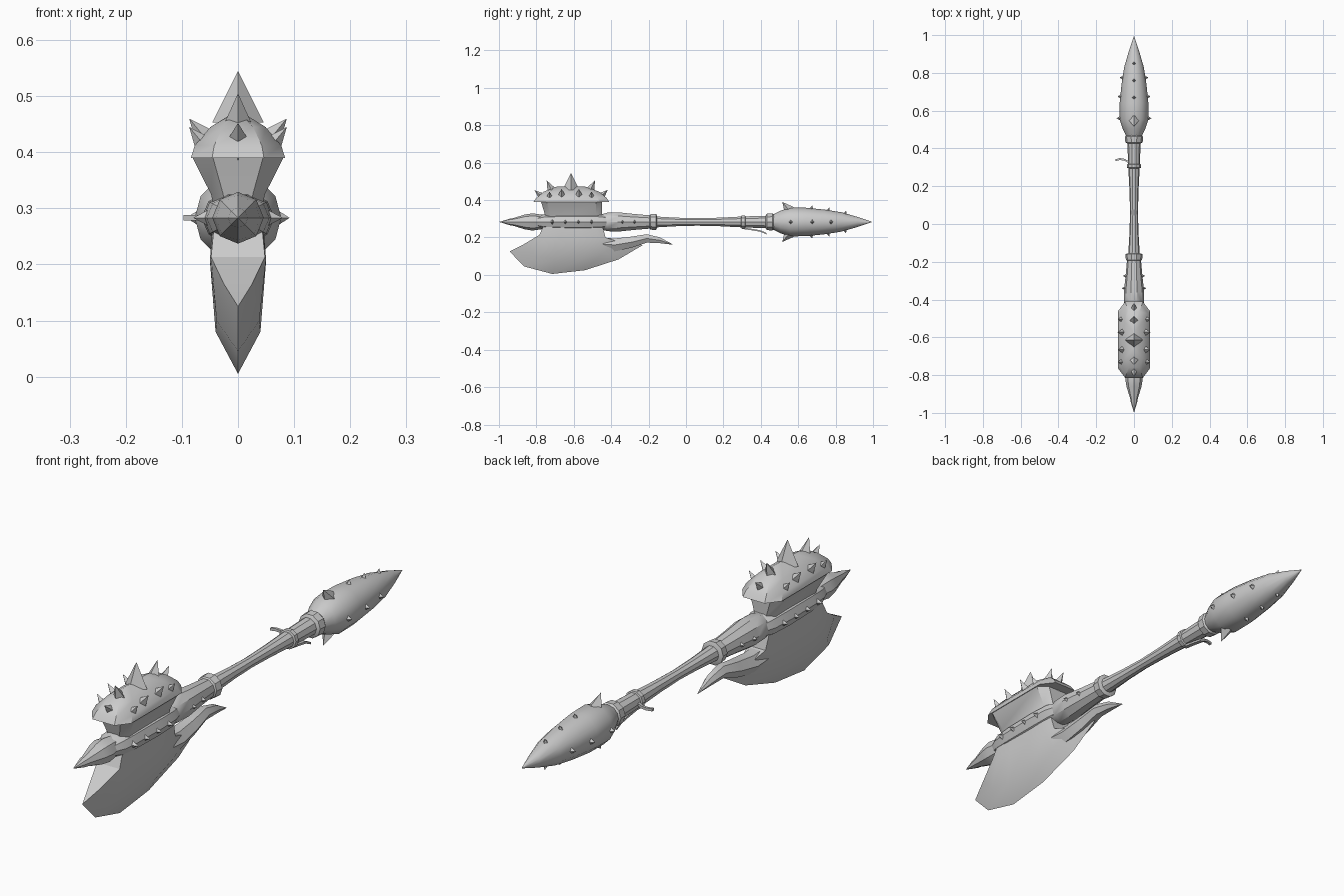
import bpy, bmesh, math
from mathutils import Vector

if "Cube" in bpy.data.objects:
    bpy.data.objects.remove(bpy.data.objects["Cube"])

AXIS = 0.283  # height of the handle axis

steel = bpy.data.materials.new("grey_steel")
steel.diffuse_color = (0.6, 0.6, 0.6, 1)
steel.use_nodes = True
steel.node_tree.nodes["Principled BSDF"].inputs["Base Color"].default_value = steel.diffuse_color


def finish(name, bm, angle=35):
    bmesh.ops.remove_doubles(bm, verts=bm.verts, dist=1e-5)
    bmesh.ops.recalc_face_normals(bm, faces=bm.faces)
    me = bpy.data.meshes.new(name)
    bm.to_mesh(me)
    bm.free()
    ob = bpy.data.objects.new(name, me)
    bpy.context.collection.objects.link(ob)
    me.materials.append(steel)
    if angle:
        bpy.ops.object.select_all(action='DESELECT')
        ob.select_set(True)
        bpy.context.view_layer.objects.active = ob
        bpy.ops.object.shade_smooth_by_angle(angle=math.radians(angle))
    return ob


def loft(name, rings, angle=35):
    """Skin a list of equal-length closed rings and cap both ends."""
    bm = bmesh.new()
    vs = [[bm.verts.new(p) for p in r] for r in rings]
    n = len(rings[0])
    for a, b in zip(vs, vs[1:]):
        for i in range(n):
            bm.faces.new((a[i], a[(i + 1) % n], b[(i + 1) % n], b[i]))
    bm.faces.new(vs[0])
    bm.faces.new(vs[-1])
    return finish(name, bm, angle)


def turned(name, profile, n=10, sx=1.0, angle=35):
    """Rings along y: (y, radius) or (y, radius, centre z)."""
    rings = []
    for p in profile:
        y, r = p[0], max(p[1], 0.001)
        z = p[2] if len(p) > 2 else AXIS
        rings.append([(sx * r * math.cos(t), y, z + r * math.sin(t))
                      for t in (2 * math.pi * i / n for i in range(n))])
    return loft(name, rings, angle)


def plan_ring(z, hx, y0, y1, c):
    """Chamfered rectangle seen from above; c is the end chamfer length."""
    k = hx * 0.55
    return [(-k, y0, z), (k, y0, z), (hx, y0 + c, z), (hx, y1 - c, z),
            (k, y1, z), (-k, y1, z), (-hx, y1 - c, z), (-hx, y0 + c, z)]


def spikes(name, items):
    """Four-sided pyramids: (base centre, tip, base radius)."""
    bm = bmesh.new()
    for base, tip, r in items:
        b, t = Vector(base), Vector(tip)
        d = (t - b).normalized()
        u = Vector((0, 1, 0)) - d * d.y
        u.normalize()
        w = d.cross(u)
        b = b - d * 0.012
        ring = [bm.verts.new(b + q * r) for q in (u, w, -u, -w)]
        top = bm.verts.new(t)
        for i in range(4):
            bm.faces.new((ring[i], ring[(i + 1) % 4], top))
        bm.faces.new(ring)
    finish(name, bm, 0)


# Handle, pommel and front point
turned("handle", [(-.24, .034), (-.15, .030), (-.05, .024), (.06, .021),
                  (.18, .024), (.31, .031), (.46, .036)])
turned("handle_collar", [(-.195, .036), (-.19, .043), (-.16, .046), (-.155, .034)])
turned("front_grip", [(-.46, .040), (-.42, .052), (-.36, .054), (-.28, .045), (-.19, .037)])
turned("mid_ring", [(.295, .030), (.298, .037), (.315, .037), (.318, .030)])
turned("pommel_collar", [(.425, .034), (.432, .046), (.462, .048), (.475, .038)])
turned("pommel", [(.46, .038), (.505, .060), (.555, .077), (.64, .076), (.74, .066),
                  (.83, .052), (.92, .026), (.993, 0)], 12)
turned("front_point", [(-.996, 0), (-.94, .018), (-.925, .020), (-.86, .040),
                       (-.82, .046), (-.75, .036)], 8)

# Hub that carries head and blade
turned("hub", [(-.80, .030), (-.76, .043), (-.69, .048), (-.55, .050),
               (-.46, .047), (-.42, .038)], 10, 1.3)

# Hammer head: flared block below a ridged cap
loft("head_block", [plan_ring(.27, .036, -.74, -.45, .03),
                    plan_ring(.325, .048, -.755, -.45, .03),
                    plan_ring(.392, .082, -.775, -.45, .03)])
loft("head_cap", [plan_ring(.390, .084, -.815, -.41, .05),
                  plan_ring(.412, .077, -.80, -.425, .05),
                  plan_ring(.445, .049, -.76, -.465, .05),
                  plan_ring(.472, .005, -.69, -.54, .03)], 30)

# Axe blade: cutting edge, bevel line, shoulder and neck, mirrored across x
edge = [(0, -.943, .125), (0, -.865, .045), (0, -.715, .005),
        (0, -.54, .025), (0, -.36, .083), (0, -.23, .16)]
bevel = [(.025, -.865, .165), (.038, -.80, .10), (.040, -.70, .08),
         (.040, -.56, .085), (.036, -.44, .12), (.020, -.34, .17)]
shoulder = [(.048, -.785, .213), (.050, -.75, .21), (.050, -.68, .205),
            (.050, -.56, .205), (.048, -.47, .205), (.036, -.43, .20)]
neck = [(.042, -.755, .275), (.045, -.72, .275), (.045, -.66, .275),
        (.045, -.56, .275), (.045, -.49, .275), (.042, -.45, .275)]
rows = [edge, bevel, shoulder, neck]
columns = []
for i in range(6):
    right = [r[i] for r in rows]
    left = [(-x, y, z) for x, y, z in reversed(right[1:])]
    columns.append(right + left)
bm = bmesh.new()
cols = [[bm.verts.new(p) for p in c] for c in columns]
for a, b in zip(cols, cols[1:]):
    for i in range(7):
        j = (i + 1) % 7
        bm.faces.new((a[i], a[j], b[j], b[i]))
for c in (cols[0], cols[-1]):
    bm.faces.new((c[0], c[1], c[6]))
    bm.faces.new((c[1], c[2], c[5], c[6]))
    bm.faces.new((c[2], c[3], c[4], c[5]))
finish("axe_blade", bm, 30)

# Hooked barb behind the blade
turned("blade_barb", [(-.46, .040, .165), (-.38, .040, .160), (-.29, .034, .175),
                      (-.21, .026, .195), (-.14, .018, .185), (-.07, 0, .162)], 6)

# Spikes along the ridge of the cap
ridge = [((0, -.765, .415), (0, -.81, .452), .028),
         ((0, -.715, .445), (0, -.745, .505), .032),
         ((0, -.615, .465), (0, -.615, .545), .046),
         ((0, -.515, .445), (0, -.487, .505), .032),
         ((0, -.460, .415), (0, -.418, .455), .028)]
spikes("ridge_spikes", ridge)

# Paired spikes on cap, hub, pommel and front grip
cap, hub, pommel, grip = [], [], [], []
for s in (-1, 1):
    for y, z in ((-.73, .417), (-.665, .432), (-.573, .432), (-.505, .417)):
        cap.append(((s * .064, y, z), (s * .087, y, z + .028), .021))
    for y in (-.715, -.645, -.575, -.505):
        hub.append(((s * .058, y, AXIS), (s * .080, y, AXIS), .018))
    for y, r in ((.56, .076), (.675, .072), (.775, .060)):
        pommel.append(((s * r, y, AXIS), (s * (r + .016), y, AXIS), .018))
    for y, r in ((.67, .072), (.76, .061), (.85, .044)):
        pommel.append(((0, y, AXIS + s * r), (0, y + .006, AXIS + s * (r + .016)), .016))
    pommel.append(((0, .545, AXIS + s * .070), (0, .515, AXIS + s * .107), .030))
    for y, r in ((-.34, .051), (-.275, .045)):
        grip.append(((s * r, y, AXIS), (s * (r + .014), y, AXIS), .015))
spikes("cap_spikes", cap)
spikes("hub_spikes", hub)
spikes("pommel_spikes", pommel)
spikes("grip_spikes", grip)


# Loose ends of the binding cord
def cord(name, points, r=.005):
    loft(name, [[(x, y + r * a, z + r * b) for a, b in ((-1, -1), (1, -1), (1, 1), (-1, 1))]
                for x, y, z in points], 0)


cord("side_cord", [(-.02, .322, AXIS), (-.05, .340, AXIS), (-.075, .344, AXIS),
                   (-.097, .338, AXIS)])
loft("lower_cord", [[(x, y, z + d) for x, d in ((-.008, -.004), (.008, -.004),
                                                (.008, .004), (-.008, .004))]
                    for y, z in ((.30, .250), (.36, .241), (.40, .234), (.43, .220))], 0)
